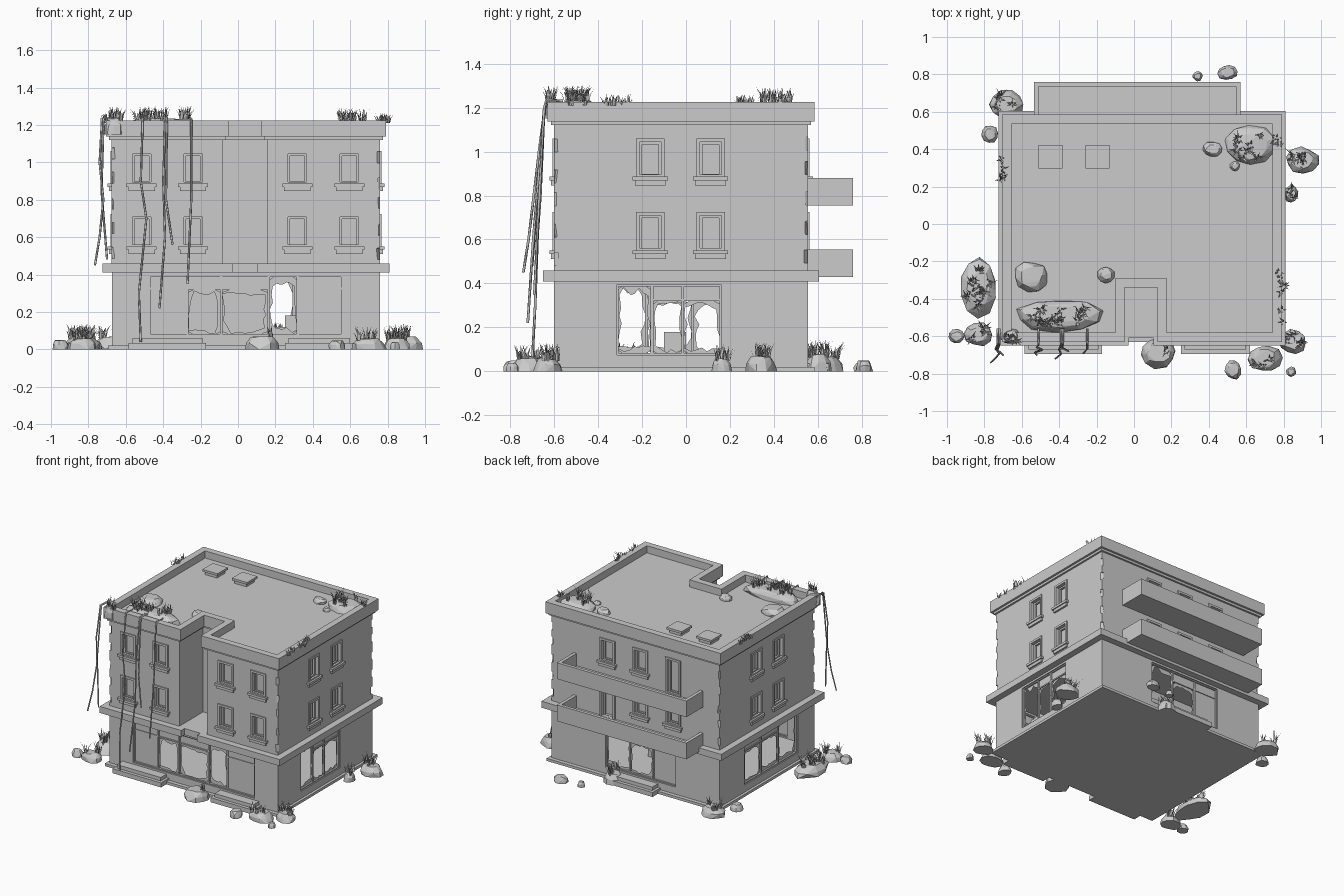
import bpy, bmesh, math, random
from mathutils import Matrix, Vector

random.seed(7)
if "Cube" in bpy.data.objects:
    bpy.data.objects.remove(bpy.data.objects["Cube"], do_unlink=True)

grey = bpy.data.materials.new("concrete_grey")
grey.use_nodes = True
grey.diffuse_color = (0.6, 0.6, 0.6, 1)
grey.node_tree.nodes["Principled BSDF"].inputs["Base Color"].default_value = (0.6, 0.6, 0.6, 1)

X0, X1, Y0, Y1 = -0.675, 0.76, -0.6, 0.555
rnd = random.uniform


def finish(name, bm, normals=True):
    if normals:
        bmesh.ops.recalc_face_normals(bm, faces=bm.faces)
    mesh = bpy.data.meshes.new(name)
    bm.to_mesh(mesh)
    bm.free()
    mesh.materials.append(grey)
    ob = bpy.data.objects.new(name, mesh)
    bpy.context.scene.collection.objects.link(ob)
    return ob


def side(turns, dist):
    """Local frame: x along the wall, -y outward, origin on the wall face."""
    return Matrix.Rotation(turns * math.pi / 2, 4, "Z") @ Matrix.Translation((0, -dist, 0))


FRONT, RIGHT, BACK, LEFT = side(0, -Y0), side(1, X1), side(2, Y1), side(3, -X0)


def box(bm, x0, x1, y0, y1, z0, z1, m=Matrix()):
    t = Matrix.Translation(((x0 + x1) / 2, (y0 + y1) / 2, (z0 + z1) / 2))
    s = Matrix.Diagonal((x1 - x0, y1 - y0, z1 - z0, 1))
    bmesh.ops.create_cube(bm, size=1, matrix=m @ t @ s)


def border(bm, x0, x1, y0, y1, z0, z1, w, m):
    box(bm, x0, x0 + w, y0, y1, z0, z1, m)
    box(bm, x1 - w, x1, y0, y1, z0, z1, m)
    box(bm, x0 + w, x1 - w, y0, y1, z1 - w, z1, m)
    box(bm, x0 + w, x1 - w, y0, y1, z0, z0 + w, m)


def plan(d, notch_y):
    """Building outline with the front notch, pushed outward by d."""
    a, b, n = -0.08 + d, 0.155 - d, notch_y - d
    return [(X0 - d, Y0 - d), (a, Y0 - d), (a, n), (b, n), (b, Y0 - d),
            (X1 + d, Y0 - d), (X1 + d, Y1 + d), (X0 - d, Y1 + d)]


def loft(name, levels, notch_y):
    bm = bmesh.new()
    rings = [[bm.verts.new((x, y, z)) for x, y in plan(d, notch_y)] for d, z in levels]
    for lo, hi in zip(rings, rings[1:]):
        for i in range(len(lo)):
            j = (i + 1) % len(lo)
            bm.faces.new((lo[i], lo[j], hi[j], hi[i]))
    bm.faces.new(rings[0][::-1])
    bm.faces.new(rings[-1])
    return finish(name, bm)


def cut(target, bm):
    """Subtract the cutter and bake the result."""
    cutter = finish("cutter", bm)
    cutter.hide_render = True
    mod = target.modifiers.new("cut", "BOOLEAN")
    mod.object, mod.operation, mod.solver = cutter, "DIFFERENCE", "EXACT"
    deps = bpy.context.evaluated_depsgraph_get()
    baked = bpy.data.meshes.new_from_object(target.evaluated_get(deps))
    target.modifiers.clear()
    target.data = baked
    bpy.data.objects.remove(cutter, do_unlink=True)


# Upper storeys with cornice, parapet and sunken roof
upper = loft("upper_walls_and_roof", [(0, 0.45), (0, 1.12), (0.014, 1.12), (0.014, 1.137), (0.03, 1.137),
             (0.03, 1.225), (-0.02, 1.225), (-0.02, 1.17)], -0.31)
loft("first_floor_ledge", [(0.05, 0.41), (0.05, 0.46)], -0.56)

# Windows and balcony doors: (wall, centre along wall, bottom, top, has sill)
openings = []
for top in (1.06, 0.725):
    for wall, centres in ((FRONT, (-0.515, -0.24, 0.317, 0.595)),
                          (RIGHT, (-0.163, 0.112)), (LEFT, (-0.11, 0.16))):
        openings += [(wall, c, top - 0.18, top, True) for c in centres]
    door = 0.28 if top > 1 else -0.28
    for c in (-0.28, 0, 0.28):
        is_door = c == door
        openings.append((BACK, c, top - (0.28 if is_door else 0.18), top, not is_door))

holes, frames = bmesh.new(), bmesh.new()
for wall, c, z0, z1, sill in openings:
    box(holes, c - 0.05, c + 0.05, -0.05, 0.045, z0 + 0.005, z1 - 0.015, wall)
    border(frames, c - 0.065, c + 0.065, -0.008, 0.01, z0, z1, 0.016, wall)
    border(frames, c - 0.05, c + 0.05, 0.02, 0.035, z0 + 0.005, z1 - 0.015, 0.012, wall)
    if sill:
        box(frames, c - 0.08, c + 0.08, -0.022, 0.01, z0 - 0.012, z0 + 0.006, wall)
        box(frames, c - 0.07, c + 0.07, -0.014, 0.01, z0 - 0.034, z0 - 0.012, wall)

# Chipped wall corners
for x, y in ((X0, Y0), (X1, Y0), (X0, Y1), (X1, Y1)):
    for k in range(5):
        s = rnd(0.01, 0.022)
        m = Matrix.Translation((x, y, 0.53 + 0.125 * k + rnd(-0.02, 0.02)))
        m = m @ Matrix.Rotation(math.pi / 4 + rnd(-0.3, 0.3), 4, "Z") @ Matrix.Rotation(rnd(-0.2, 0.2), 4, "X")
        box(holes, -s / 1.5, s / 1.5, -s / 1.5, s / 1.5, -0.03, 0.03, m)
cut(upper, holes)
finish("window_frames", frames)

# Ground floor shell with shop openings
bm = bmesh.new()
box(bm, X0, X1, Y0, Y1, 0.01, 0.415)
ground = finish("ground_floor_walls", bm)
bm = bmesh.new()
box(bm, X0 + 0.035, X1 - 0.035, Y0 + 0.035, Y1 - 0.035, 0.065, 0.5)
cut(ground, bm)
shops = [(FRONT, -0.475, 0.56), (RIGHT, -0.315, 0.16), (BACK, -0.3, 0.3), (LEFT, -0.25, 0.4)]
bm = bmesh.new()
for wall, u0, u1 in shops:
    box(bm, u0, u1, -0.1, 0.1, 0.075, 0.395, wall)
cut(ground, bm)


def broken_pane(bm, x0, x1, z0, z1, wall, hole):
    """Pane whose middle has fallen out, leaving a jagged rim."""
    rings, n = ([], []), 22
    hx, hz, cx, cz = (x1 - x0) / 2, (z1 - z0) / 2, (x0 + x1) / 2, (z0 + z1) / 2
    for i in range(n):
        c, s = math.cos(math.tau * (i + 0.5) / n), math.sin(math.tau * (i + 0.5) / n)
        k = 1 / max(abs(c), abs(s))
        for ring, f in zip(rings, (1, rnd(hole - 0.14, min(hole + 0.1, 0.98)))):
            ring.append(bm.verts.new(wall @ Vector((cx + c * k * f * hx, 0.02, cz + s * k * f * hz))))
    for i in range(n):
        j = (i + 1) % n
        bm.faces.new((rings[0][i], rings[0][j], rings[1][j], rings[1][i]))


# Shop window bars and remaining glass
bars, glass = bmesh.new(), bmesh.new()
layout = [(FRONT, (-0.475, -0.27, -0.09, 0.165, 0.32, 0.56), "fbbof"), (RIGHT, (-0.315, -0.155, -0.015, 0.16), "obb"),
          (BACK, (-0.3, -0.1, 0.1, 0.3), "obf"), (LEFT, (-0.25, -0.03, 0.18, 0.4), "bbo")]
for wall, xs, kinds in layout:
    border(bars, xs[0], xs[-1], 0.008, 0.03, 0.075, 0.395, 0.008, wall)
    for x in xs[1:-1]:
        box(bars, x - 0.006, x + 0.006, 0.01, 0.03, 0.08, 0.39, wall)
    for a, b, kind in zip(xs, xs[1:], kinds):
        if kind != "o":
            box(bars, a, b, 0.012, 0.028, 0.32, 0.33, wall)
            box(glass, a, b, 0.018, 0.022, 0.33, 0.39, wall)
        if kind == "f":
            box(glass, a, b, 0.018, 0.022, 0.08, 0.32, wall)
        else:
            broken_pane(glass, a, b, 0.08, 0.39 if kind == "o" else 0.32, wall, 0.86)
finish("shop_window_bars", bars)
finish("broken_glass", glass)

# Interior partition and crates
bm = bmesh.new()
box(bm, X0 + 0.03, 0.165, 0.2, 0.23, 0.06, 0.42)
finish("inner_partition", bm)
bm = bmesh.new()
box(bm, 0.25, 0.32, -0.1, 0.0, 0.06, 0.18)
box(bm, 0.19, 0.25, -0.08, 0.0, 0.06, 0.12)
finish("crates", bm)

# Base slab and door steps
bm = bmesh.new()
box(bm, X0 - 0.02, X1 + 0.02, Y0 - 0.03, Y1 + 0.03, 0, 0.02)
for wall, a, b in ((FRONT, -0.585, -0.17), (FRONT, 0.25, 0.62), (BACK, -0.25, 0.17)):
    box(bm, a, b, -0.095, 0.01, 0, 0.035, wall)
    box(bm, a + 0.02, b - 0.02, -0.07, 0.01, 0, 0.062, wall)
finish("base_and_steps", bm)

# Back balconies: floor plus solid railing
bm = bmesh.new()
for z in (0.43, 0.755):
    box(bm, -0.535, 0.57, Y1 - 0.01, 0.76, z, z + 0.03)
    box(bm, -0.535, 0.57, 0.735, 0.76, z + 0.03, z + 0.125)
    for x in (-0.535, 0.545):
        box(bm, x, x + 0.025, Y1 - 0.01, 0.735, z + 0.03, z + 0.125)
finish("balconies", bm)

# Roof hatches
bm = bmesh.new()
for x in (-0.447, -0.195):
    box(bm, x - 0.05, x + 0.05, 0.31, 0.41, 1.16, 1.195)
    box(bm, x - 0.064, x + 0.064, 0.297, 0.423, 1.195, 1.212)
finish("roof_hatches", bm)


def rock(bm, x, y, rx, ry, z, h):
    pts = []
    n, turn = 10, rnd(0, 1)
    for f, level in ((0.95, 0), (0.9, 0.55), (0.62, 1)):
        for i in range(n):
            a, r = turn + math.tau * i / n, f * rnd(0.82, 1.05)
            pts.append(bm.verts.new((x + rx * r * math.cos(a), y + ry * r * math.sin(a),
                                     z + h * level * rnd(0.85, 1))))
    res = bmesh.ops.convex_hull(bm, input=pts)
    dead = {v for v in res["geom_interior"] if isinstance(v, bmesh.types.BMVert)}
    bmesh.ops.delete(bm, geom=list(dead), context="VERTS")


def tuft(bm, x, y, z, h, count=9):
    for _ in range(count):
        a, lean, w = rnd(0, math.tau), rnd(0.1, 0.6), rnd(0.003, 0.006)
        d, t = Vector((math.cos(a), math.sin(a), 0)), Vector((-math.sin(a), math.cos(a), 0))
        k = h * rnd(0.5, 1.1)
        p = Vector((x, y, z)) + d * rnd(0, 0.015)
        q = p + d * lean * k * 0.35 + Vector((0, 0, k * 0.6))
        tip = p + d * lean * k + Vector((0, 0, k))
        v = [bm.verts.new(c) for c in (p - t * w, p + t * w, q + t * w * 0.8, q - t * w * 0.8, tip)]
        bm.faces.new(v[:4])
        bm.faces.new((v[3], v[2], v[4]))


# Rocks and earth mounds: x, y, half sizes, base, height, number of grass tufts
rocks, grass = bmesh.new(), bmesh.new()
G, R = 0, 1.165
for x, y, rx, ry, z, h, tufts in (
        (-0.68, 0.64, 0.1, 0.08, G, 0.07, 4), (-0.77, 0.48, 0.05, 0.05, G, 0.05, 0),
        (-0.83, -0.34, 0.11, 0.17, G, 0.07, 14), (-0.83, -0.59, 0.09, 0.07, G, 0.06, 4),
        (-0.95, -0.6, 0.05, 0.04, G, 0.05, 0), (0.34, 0.79, 0.03, 0.03, G, 0.04, 0),
        (0.5, 0.81, 0.06, 0.045, G, 0.05, 0), (0.9, 0.34, 0.1, 0.08, G, 0.07, 6),
        (0.84, 0.16, 0.04, 0.05, G, 0.06, 3), (0.13, -0.69, 0.11, 0.09, G, 0.07, 1),
        (0.53, -0.78, 0.05, 0.06, G, 0.05, 0), (0.7, -0.72, 0.1, 0.08, G, 0.06, 3),
        (0.85, -0.63, 0.08, 0.07, G, 0.06, 7), (0.84, -0.79, 0.03, 0.03, G, 0.04, 0),
        (0.2, 0.6, 0.08, 0.07, G, 0.08, 7), (0.62, 0.42, 0.15, 0.12, R, 0.06, 8),
        (0.42, 0.4, 0.06, 0.045, R, 0.04, 0), (0.54, 0.31, 0.03, 0.03, R, 0.03, 0),
        (-0.55, -0.28, 0.1, 0.09, R, 0.05, 0), (-0.15, -0.27, 0.05, 0.05, R, 0.04, 0),
        (-0.4, -0.49, 0.25, 0.1, R, 0.07, 18), (-0.66, -0.6, 0.06, 0.05, 1.15, 0.09, 3)):
    rock(rocks, x, y, rx, ry, z, h)
    for _ in range(tufts):
        tuft(grass, x + rx * rnd(-0.6, 0.6), y + ry * rnd(-0.6, 0.6), z + h * 0.8, 0.075)
finish("rocks_and_mounds", rocks)

# Weeds on the parapet edges
for x, ya, yb, n in ((0.785, -0.55, -0.25, 6), (-0.7, 0.22, 0.38, 5), (0.77, 0.3, 0.5, 3)):
    for _ in range(n):
        tuft(grass, x + rnd(-0.015, 0.015), rnd(ya, yb), 1.21, 0.05)
finish("grass", grass, False)

# Hanging vines: x and z along the drop, y at the end
vines = [([(-0.73, 1.18), (-0.74, 1.0), (-0.72, 0.8), (-0.74, 0.6), (-0.765, 0.45)], -0.74),
         ([(-0.72, 1.18), (-0.73, 0.85), (-0.7, 0.48)], -0.7),
         ([(-0.51, 1.2), (-0.52, 0.9), (-0.49, 0.7), (-0.53, 0.3), (-0.52, 0.04)], -0.7),
         ([(-0.39, 1.2), (-0.4, 0.9), (-0.39, 0.6), (-0.42, 0.22)], -0.72),
         ([(-0.38, 1.2), (-0.385, 0.8), (-0.35, 0.56)], -0.68),
         ([(-0.25, 1.2), (-0.25, 0.8), (-0.27, 0.35)], -0.69)]
curve = bpy.data.curves.new("vines", "CURVE")
curve.dimensions, curve.bevel_depth, curve.bevel_resolution = "3D", 0.006, 0
for path, end in vines:
    pts = [(path[0][0], -0.56, 1.23), (path[0][0], -0.635, 1.235)]
    for i, (x, z) in enumerate(path):
        pts.append((x, -0.645 + (end + 0.645) * i / (len(path) - 1), z))
    spline = curve.splines.new("POLY")
    spline.points.add(len(pts) - 1)
    for p, co in zip(spline.points, pts):
        p.co = (*co, 1)
curve.materials.append(grey)
bpy.context.scene.collection.objects.link(bpy.data.objects.new("hanging_vines", curve))
